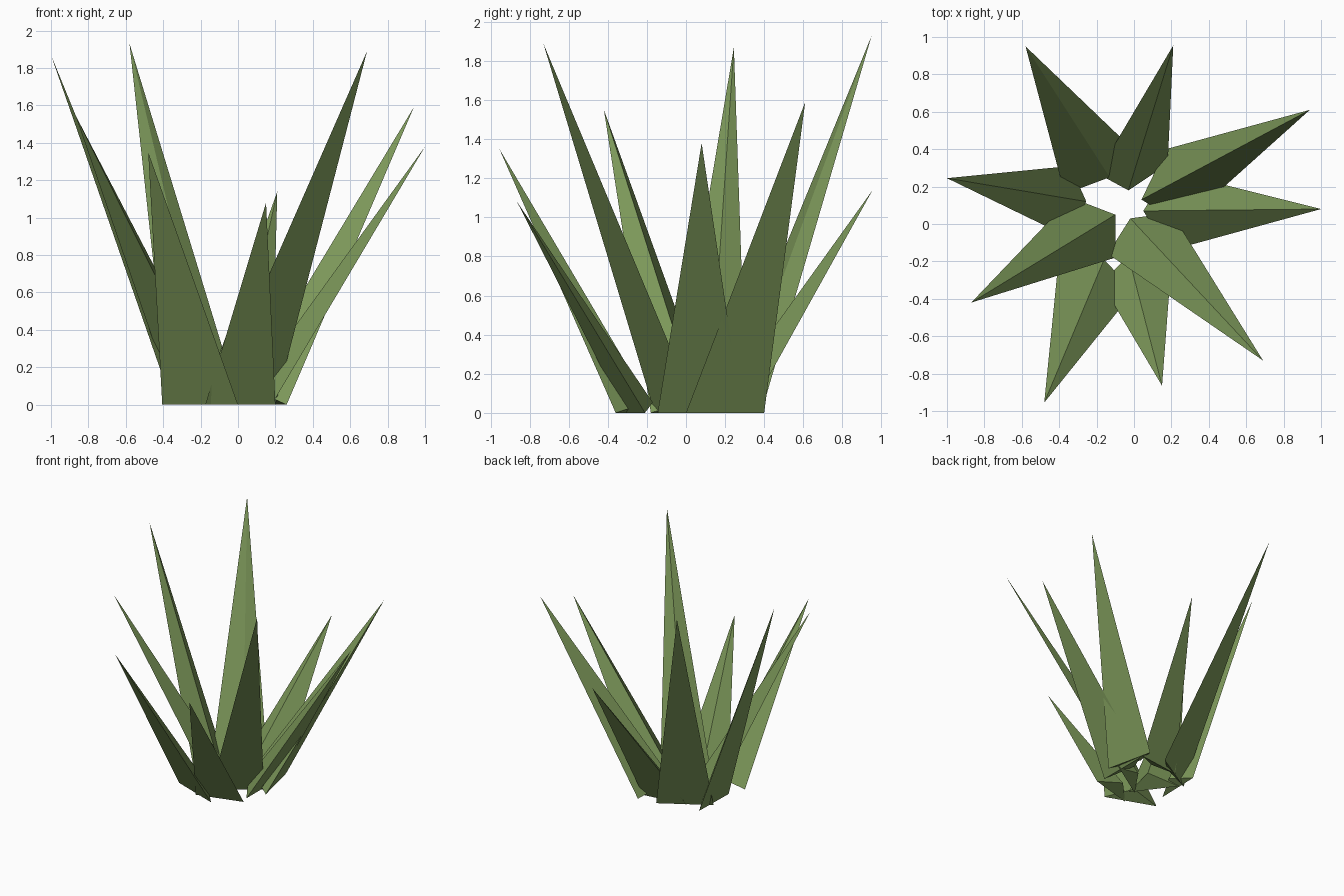
import bpy, bmesh
from mathutils import Vector

if "Cube" in bpy.data.objects:
    bpy.data.objects.remove(bpy.data.objects["Cube"])

leaf_green = bpy.data.materials.new("leaf_green")
leaf_green.diffuse_color = (0.2, 0.31, 0.1, 1)
leaf_green.use_nodes = True
leaf_green.node_tree.nodes["Principled BSDF"].inputs["Base Color"].default_value = leaf_green.diffuse_color

# Each leaf: tip (x, y, z), two outer ground corners (x, y), inner ridge foot (x, y)
LEAVES = [
    ((-0.58, 0.95, 1.93), (-0.37, 0.16), (0.01, 0.385), (-0.13, 0.25)),
    ((0.21, 0.955, 1.14), (-0.195, 0.27), (0.18, 0.32), (-0.03, 0.18)),
    ((0.94, 0.61, 1.59), (0.17, 0.40), (0.26, 0.0), (0.04, 0.13)),
    ((1.0, 0.08, 1.38), (0.18, 0.285), (0.18, -0.145), (0.05, 0.07)),
    ((0.69, -0.73, 1.89), (0.20, 0.06), (-0.14, -0.16), (-0.02, 0.03)),
    ((0.15, -0.865, 1.08), (0.20, -0.21), (-0.175, -0.315), (-0.03, -0.17)),
    ((-0.48, -0.955, 1.35), (0.0, -0.36), (-0.405, -0.21), (-0.16, -0.19)),
    ((-0.87, -0.42, 1.55), (-0.10, -0.18), (-0.335, 0.14), (-0.10, 0.05)),
    ((-1.0, 0.245, 1.87), (-0.35, -0.07), (-0.34, 0.31), (-0.255, 0.12)),
]


def make_leaf(name, tip, a, b, ridge):
    """Three-sided spike: flat outer face, ridge facing the middle of the plant."""
    a, b, ridge = Vector(a), Vector(b), Vector(ridge)
    rise = 0.52 * ((a + b) / 2 - ridge).length   # base is square to the leaning leaf
    bm = bmesh.new()
    t, p, q, r = [bm.verts.new(v) for v in
                  (tip, (a.x, a.y, 0), (b.x, b.y, 0), (ridge.x, ridge.y, rise))]
    for face in ((t, p, q), (t, q, r), (t, r, p), (p, r, q)):
        bm.faces.new(face)
    bmesh.ops.recalc_face_normals(bm, faces=bm.faces)
    mesh = bpy.data.meshes.new(name)
    bm.to_mesh(mesh)
    bm.free()
    mesh.materials.append(leaf_green)
    bpy.context.collection.objects.link(bpy.data.objects.new(name, mesh))


# Ring of leaves
for i, leaf in enumerate(LEAVES, 1):
    make_leaf(f"leaf_{i}", *leaf)
